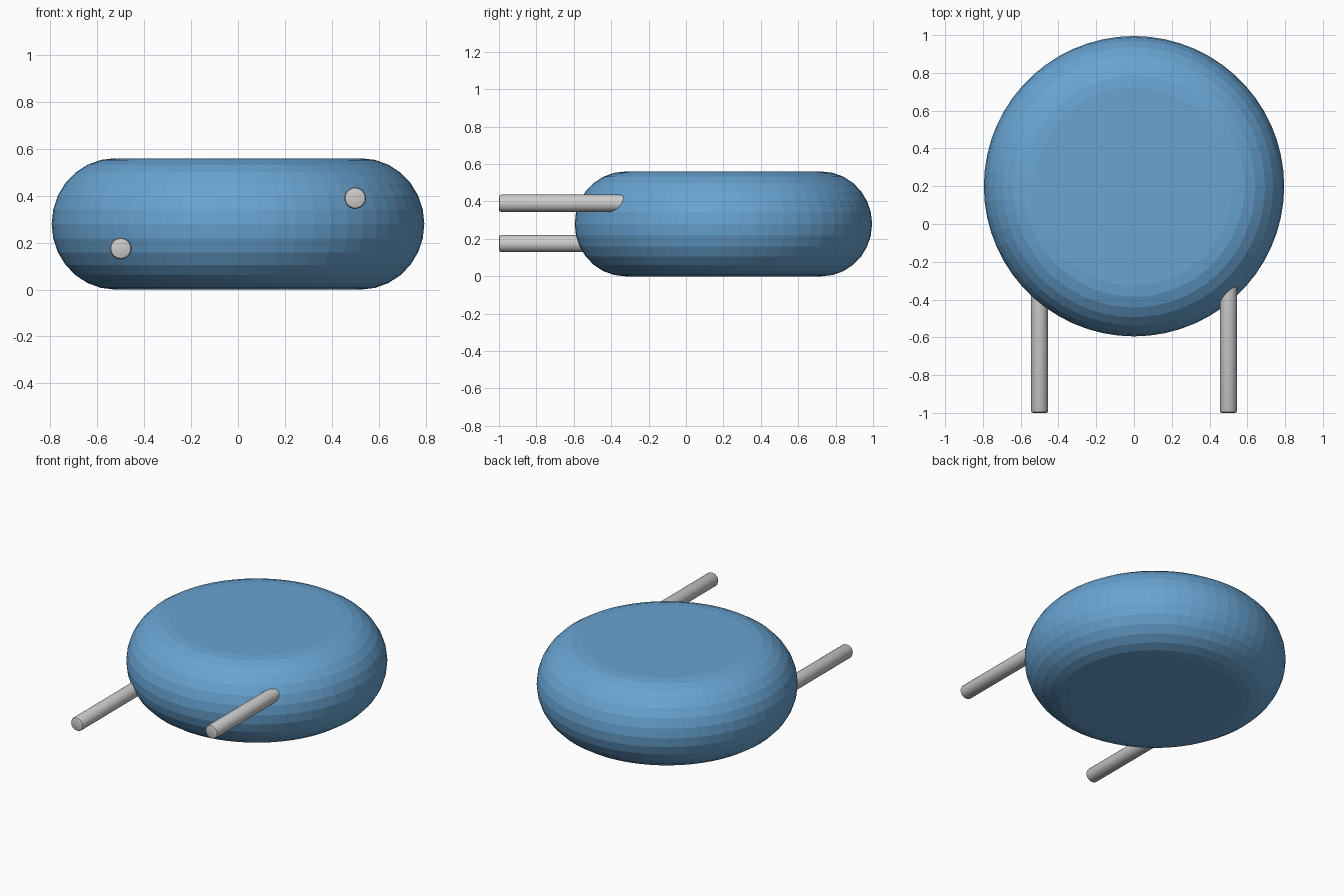
import bpy, bmesh, math
from mathutils import Matrix

if "Cube" in bpy.data.objects:
    bpy.data.objects.remove(bpy.data.objects["Cube"])


def lathe(name, profile, segments, matrix):
    """Revolve (radius, height) points around z, closing both ends with flat caps."""
    bm = bmesh.new()
    rings = []
    for r, h in profile:
        rings.append([bm.verts.new((r * math.cos(2 * math.pi * i / segments),
                                    r * math.sin(2 * math.pi * i / segments), h))
                      for i in range(segments)])
    for a, b in zip(rings, rings[1:]):
        for i in range(segments):
            j = (i + 1) % segments
            bm.faces.new((a[i], a[j], b[j], b[i]))
    bm.faces.new(rings[0][::-1])
    bm.faces.new(rings[-1])
    bm.transform(matrix)
    bmesh.ops.recalc_face_normals(bm, faces=bm.faces)
    mesh = bpy.data.meshes.new(name)
    bm.to_mesh(mesh)
    bm.free()
    obj = bpy.data.objects.new(name, mesh)
    bpy.context.collection.objects.link(obj)
    return obj


# Rounded disc body with flat top and bottom, faceted rim
steps = 14
rim = [(0.525 + 0.27 * math.cos(a), 0.28 + 0.28 * math.sin(a))
       for a in (math.pi * (k / steps - 0.5) for k in range(steps + 1))]
body = lathe("rounded_body", rim, 60, Matrix.Translation((0, 0.2, 0)))
blue = bpy.data.materials.new("blue")
blue.diffuse_color = (0.14, 0.37, 0.65, 1)
blue.use_nodes = True
blue.node_tree.nodes["Principled BSDF"].inputs["Base Color"].default_value = blue.diffuse_color
body.data.materials.append(blue)

# Two pegs running forward from the body, with softened front ends
length, radius, bevel = 0.7, 0.046, 0.012
peg_profile = [(radius, 0), (radius, length - bevel),
               (radius - bevel * 0.3, length - bevel * 0.3), (radius - bevel, length)]
for name, x, z in (("left_peg", -0.5, 0.175), ("right_peg", 0.5, 0.39)):
    place = Matrix.Translation((x, length - 1, z)) @ Matrix.Rotation(math.pi / 2, 4, 'X')
    peg = lathe(name, peg_profile, 24, place)
    bpy.ops.object.select_all(action='DESELECT')
    peg.select_set(True)
    bpy.context.view_layer.objects.active = peg
    bpy.ops.object.shade_smooth_by_angle(angle=math.radians(30))
